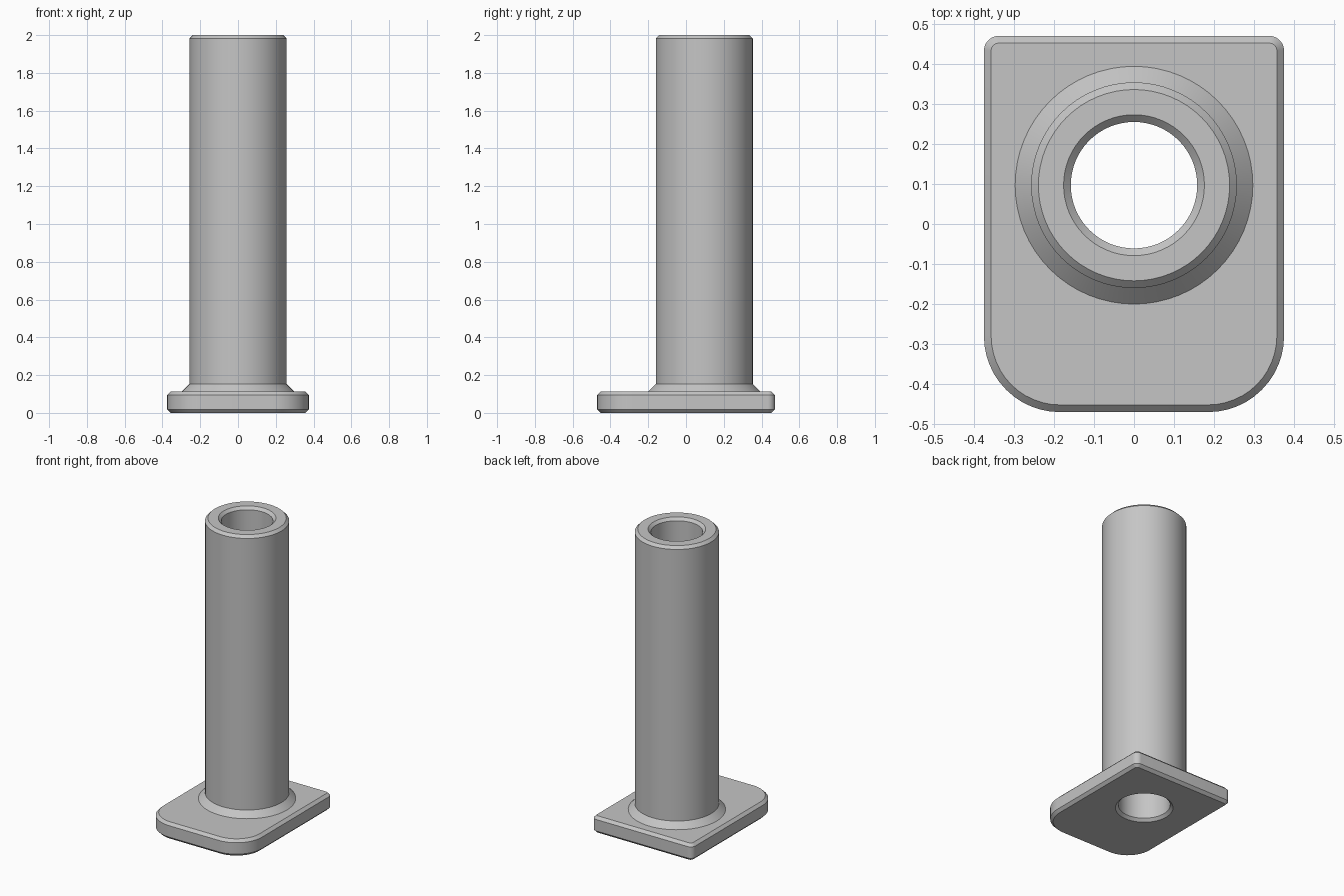
import bpy
import bmesh
from math import sin, cos, pi, radians

if "Cube" in bpy.data.objects:
    bpy.data.objects.remove(bpy.data.objects["Cube"], do_unlink=True)

HALF_X, HALF_Y = 0.375, 0.47      # plate half sizes
PLATE_TOP = 0.113
CHAMFER = 0.018
TOP = 2.0
BORE, OUTER, FLARE = 0.158, 0.257, 0.297
CENTRE_Y = 0.097                  # sleeve axis
SEGMENTS = 64

grey = bpy.data.materials.new("light_grey")
grey.use_nodes = True
colour = (0.56, 0.56, 0.56, 1)
grey.diffuse_color = colour
grey.node_tree.nodes["Principled BSDF"].inputs["Base Color"].default_value = colour


def circle(radius):
    angles = [2 * pi * i / SEGMENTS for i in range(SEGMENTS)]
    return [(radius * cos(a), CENTRE_Y + radius * sin(a)) for a in angles]


def plate_outline(inset):
    """Counter-clockwise rectangle with tight back and wide front corners."""
    points = []
    corners = [(1, 1, 0.037), (-1, 1, 0.037), (-1, -1, 0.19), (1, -1, 0.19)]
    for k, (sx, sy, r) in enumerate(corners):
        cx, cy = sx * (HALF_X - r), sy * (HALF_Y - r)
        for i in range(13):
            a = (k + i / 12) * pi / 2
            points.append((cx + (r - inset) * cos(a), cy + (r - inset) * sin(a)))
    return points


def add_ring(bm, points, z):
    return [bm.verts.new((x, y, z)) for x, y in points]


def bridge(bm, a, b):
    n = len(a)
    for i in range(n):
        j = (i + 1) % n
        bm.faces.new((a[i], a[j], b[j], b[i]))


def fill_between(bm, outer, inner, up):
    """Flat face between the plate outline and a round opening."""
    edges = []
    for ring in (outer, inner):
        for i, v in enumerate(ring):
            w = ring[(i + 1) % len(ring)]
            edges.append(bm.edges.get((v, w)) or bm.edges.new((v, w)))
    made = bmesh.ops.triangle_fill(bm, edges=edges, use_beauty=True, normal=(0, 0, up))
    for f in made["geom"]:
        if isinstance(f, bmesh.types.BMFace):
            f.normal_update()
            if f.normal.z * up < 0:
                f.normal_flip()


def finish(bm, name):
    mesh = bpy.data.meshes.new(name)
    bm.to_mesh(mesh)
    bm.free()
    mesh.materials.append(grey)
    obj = bpy.data.objects.new(name, mesh)
    bpy.context.collection.objects.link(obj)
    bpy.ops.object.select_all(action='DESELECT')
    obj.select_set(True)
    bpy.context.view_layer.objects.active = obj
    bpy.ops.object.shade_smooth_by_angle(angle=radians(30))


# Base plate: chamfered rim, open in the middle for the sleeve
bm = bmesh.new()
levels = [(CHAMFER, 0), (0, CHAMFER), (0, PLATE_TOP - CHAMFER), (CHAMFER, PLATE_TOP)]
rims = [add_ring(bm, plate_outline(inset), z) for inset, z in levels]
for low, high in zip(rims, rims[1:]):
    bridge(bm, low, high)
fill_between(bm, rims[0], add_ring(bm, circle(BORE + CHAMFER), 0), -1)
fill_between(bm, rims[-1], add_ring(bm, circle(FLARE), PLATE_TOP), 1)
finish(bm, "base_plate")

# Sleeve: flared foot, outer wall, chamfered lip, then the bore down to the underside
bm = bmesh.new()
profile = [
    (FLARE, PLATE_TOP),
    (OUTER, PLATE_TOP + FLARE - OUTER),
    (OUTER, TOP - CHAMFER),
    (OUTER - CHAMFER, TOP),
    (BORE + CHAMFER, TOP),
    (BORE, TOP - CHAMFER),
    (BORE, CHAMFER),
    (BORE + CHAMFER, 0),
]
rings = [add_ring(bm, circle(r), z) for r, z in profile]
for a, b in zip(rings, rings[1:]):
    bridge(bm, a, b)
finish(bm, "sleeve")
